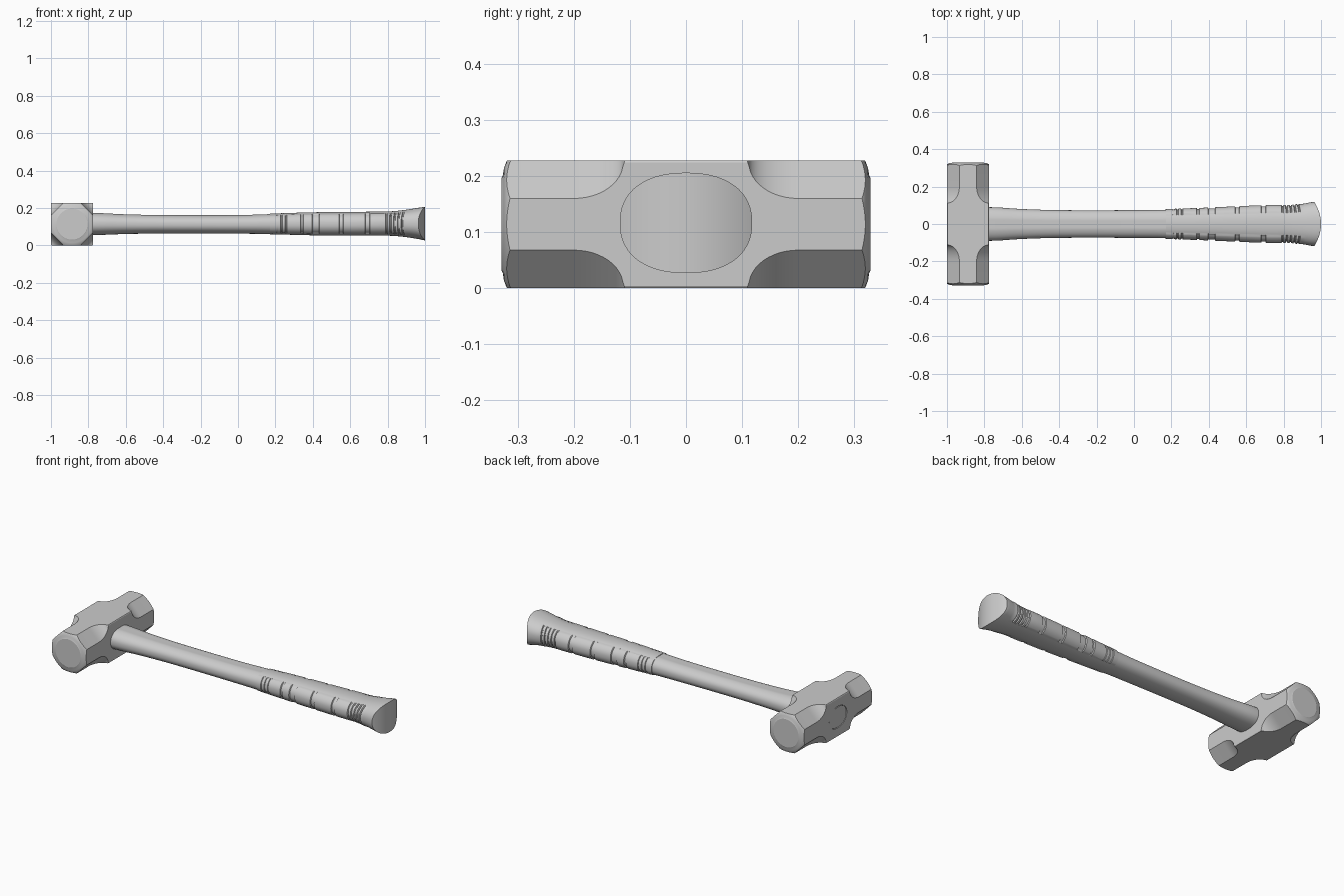
import bpy, bmesh
from math import sin, cos, pi, sqrt, radians, copysign

if "Cube" in bpy.data.objects:
    bpy.data.objects.remove(bpy.data.objects["Cube"])

CX, CZ = -0.8875, 0.114      # head centre
SEG = 72                     # points around the handle


def make_object(name, verts, faces, angle=30):
    bm = bmesh.new()
    vs = [bm.verts.new(v) for v in verts]
    for f in faces:
        bm.faces.new([vs[i] for i in f])
    bmesh.ops.recalc_face_normals(bm, faces=bm.faces[:])
    mesh = bpy.data.meshes.new(name)
    bm.to_mesh(mesh)
    bm.free()
    ob = bpy.data.objects.new(name, mesh)
    bpy.context.collection.objects.link(ob)
    activate(ob)
    bpy.ops.object.shade_smooth_by_angle(angle=radians(angle))
    return ob


def activate(ob):
    bpy.ops.object.select_all(action='DESELECT')
    ob.select_set(True)
    bpy.context.view_layer.objects.active = ob


def loft(name, rings, strip_caps=False, angle=30):
    n = len(rings[0])
    verts = [p for r in rings for p in r]
    faces = [(i * n + j, i * n + (j + 1) % n, (i + 1) * n + (j + 1) % n, (i + 1) * n + j)
             for i in range(len(rings) - 1) for j in range(n)]
    for base in (0, (len(rings) - 1) * n):
        if strip_caps:   # caps as strips between upper and lower rim, so they can curve
            for j in range(n // 2):
                f = [base + j, base + j + 1, base + (n - j - 1) % n, base + (n - j) % n]
                faces.append(list(dict.fromkeys(f)))
        else:
            faces.append(list(range(base, base + n)))
    return make_object(name, verts, faces, angle)


def boolean(ob, cutter, op):
    mod = ob.modifiers.new(op.lower(), 'BOOLEAN')
    mod.operation, mod.object, mod.solver = op, cutter, 'EXACT'
    activate(ob)
    bpy.ops.object.modifier_apply(modifier=mod.name)
    bpy.data.objects.remove(cutter)


# --- Head: square block whose corner chamfers scoop in towards octagonal ends
def head_ring(y, c, h=0.114):
    q = h - c
    pts = [(h, -q), (h, q), (q, h), (-q, h), (-h, q), (-h, -q), (-q, -h), (q, -h)]
    return [(CX + (a if abs(a) < h else copysign(0.1125, a)), y, CZ + b) for a, b in pts]


half = [(0.11, 0.004)]
for i in range(1, 13):
    u = 1 - cos(pi / 2 * i / 12)
    half.append((0.112 + 0.088 * u, 0.004 + 0.064 * sqrt(1 - (1 - u) ** 2)))
half.append((0.34, 0.068))
sections = [(-y, c) for y, c in reversed(half)] + half
head = loft("hammer_head", [head_ring(y, c) for y, c in sections])

# Turned envelope rounds off the striking faces
prof = [(0.25, 0.300), (0.128, 0.305), (0.121, 0.314), (0.112, 0.320),
        (0.100, 0.3245), (0.087, 0.3265), (0.083, 0.3285)]
prof = [(r, -y) for r, y in reversed(prof)] + prof
envelope = loft("face_envelope", [[(CX + r * cos(2 * pi * j / 64), y, CZ + r * sin(2 * pi * j / 64))
                                   for j in range(64)] for r, y in prof])
boolean(head, envelope, 'INTERSECT')

# Shallow recess around the handle end
eye = loft("eye_cutter", [[(x, 0.083 * cos(2 * pi * j / 48), CZ + 0.064 * sin(2 * pi * j / 48))
                           for j in range(48)] for x in (-1.02, -0.985)])
boolean(head, eye, 'DIFFERENCE')
activate(head)
bpy.ops.object.shade_smooth_by_angle(angle=radians(22))

# --- Handle shape: x, half width, bottom z, top z
SHAPE = [(-1.0, 0.079, 0.054, 0.174), (-0.775, 0.090, 0.055, 0.176), (-0.6, 0.080, 0.061, 0.168),
         (-0.4, 0.074, 0.064, 0.164), (0.0, 0.074, 0.063, 0.164), (0.2, 0.077, 0.060, 0.170),
         (0.4, 0.084, 0.055, 0.176), (0.6, 0.093, 0.053, 0.178), (0.75, 0.098, 0.053, 0.180),
         (0.83, 0.097, 0.052, 0.182), (0.9, 0.104, 0.045, 0.190), (0.97, 0.114, 0.034, 0.201),
         (1.0, 0.118, 0.027, 0.206)]


def shape_at(x):
    k = max(i for i in range(len(SHAPE) - 1) if SHAPE[i][0] <= x + 1e-9 or i == 0)
    p0, p1, p2 = SHAPE[max(k - 1, 0)], SHAPE[k], SHAPE[k + 1]
    p3 = SHAPE[min(k + 2, len(SHAPE) - 1)]
    d = p2[0] - p1[0]
    t = (x - p1[0]) / d
    out = []
    for a in (1, 2, 3):
        m1 = (p2[a] - p0[a]) / (p2[0] - p0[0]) * d
        m2 = (p3[a] - p1[a]) / (p3[0] - p1[0]) * d
        out.append((2*t**3 - 3*t*t + 1) * p1[a] + (t**3 - 2*t*t + t) * m1
                   + (3*t*t - 2*t**3) * p2[a] + (t**3 - t*t) * m2)
    return out


def handle_ring(x, offset=0.0, side=0.0, flat=False):
    hy, lo, hi = shape_at(x)
    cz, hz = (lo + hi) / 2, (hi - lo) / 2
    ring = []
    for j in range(SEG):
        t = 2 * pi * j / SEG
        c, s = cos(t), sin(t)
        mask = min(max((abs(c) - 0.58) / 0.06, 0), 1)    # raised pads on the sides only
        o = offset + side * mask
        y = copysign(abs(c) ** 0.88, c) * (hy + o)
        z = copysign(abs(s) ** 0.88, s) * (hz + o)
        if flat:
            z = min(z, hz * 0.965)
        w = max(0, (x - 0.78) / 0.22)                    # butt end bows outward
        ring.append((x - 2.6 * w * y * y, y, cz + z))
    return ring


shank = loft("handle_shank", [handle_ring(-0.998 + 1.298 * i / 30, flat=True) for i in range(31)],
             True, 20)

# --- Grip: moulded pads separated by grooves, finer ribs near the flared butt
GROOVES = [(0.205, 0.215), (0.228, 0.238), (0.251, 0.261), (0.335, 0.350), (0.395, 0.435),
           (0.540, 0.565), (0.680, 0.705)] + [(0.79 + 0.024 * i, 0.801 + 0.024 * i) for i in range(5)]
stations = [(0.17, -0.004, 0), (0.172, 0.001, 0.002)]
for a, b in GROOVES:
    stations += [(a, 0.001, 0.003), (a + 0.003, 0.001, -0.003),
                 (b - 0.003, 0.001, -0.003), (b, 0.001, 0.003)]
stations += [(x, 0.001, 0) for x in
             (0.30, 0.915, 0.93, 0.945, 0.96, 0.975, 0.99)] + [(1.0, 0, 0)]
stations += [(x, 0.001, 0.003) for x in (0.28, 0.32, 0.37, 0.46, 0.5, 0.6, 0.64, 0.73, 0.76)]
stations = sorted(s for s in stations if s[0] != 0.30)
grip = loft("handle_grip", [handle_ring(*s) for s in stations], True, 30)
